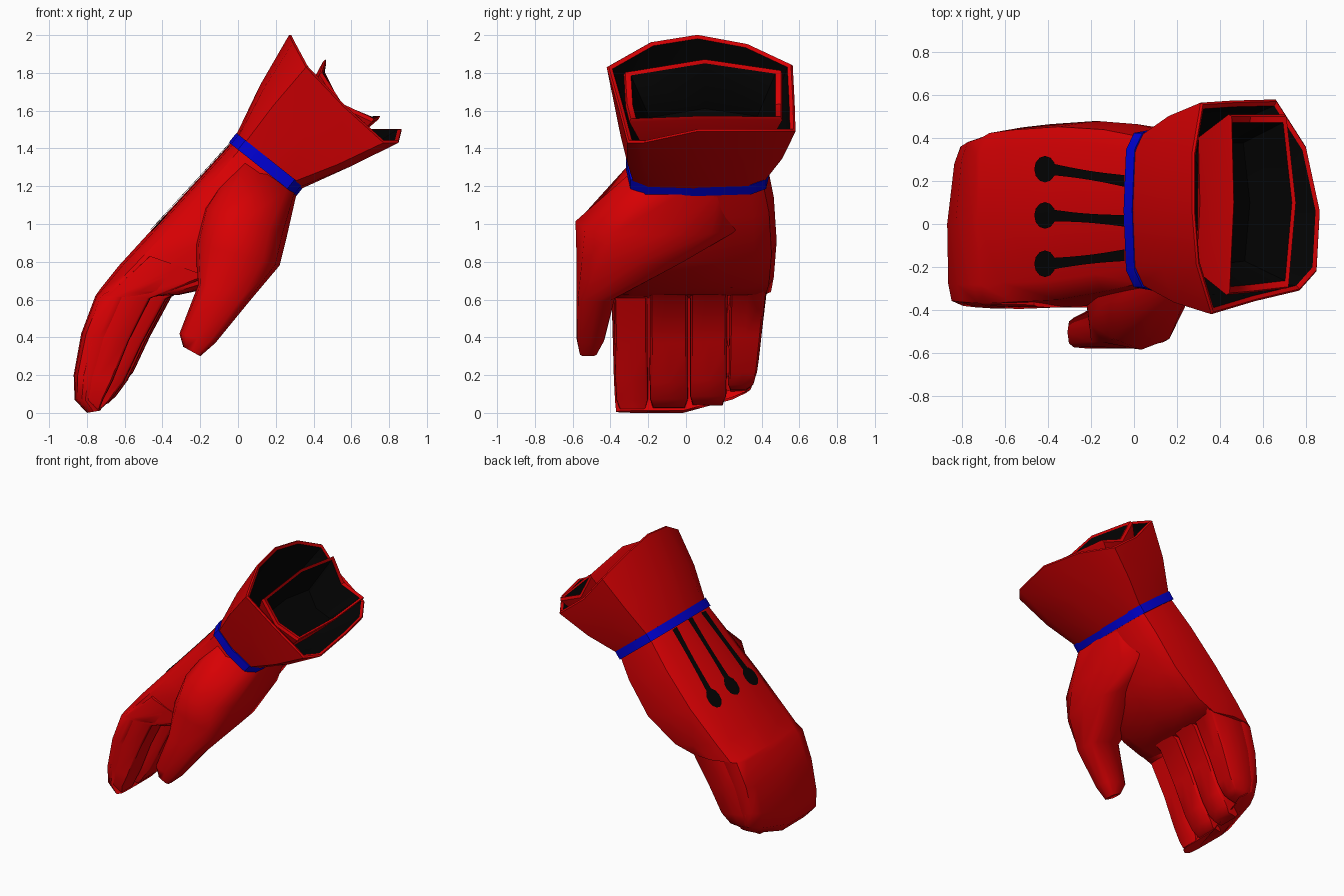
import bpy, bmesh, math
from mathutils import Vector
from mathutils.bvhtree import BVHTree

cube = bpy.data.objects.get("Cube")
if cube:
    bpy.data.objects.remove(cube)


def material(name, rgb):
    m = bpy.data.materials.new(name)
    m.use_nodes = True
    m.diffuse_color = (*rgb, 1)
    m.node_tree.nodes["Principled BSDF"].inputs["Base Color"].default_value = (*rgb, 1)
    return m


RED = material("red leather", (0.68, 0.0, 0.001))
BLACK = material("black lining", (0.001, 0.001, 0.001))
BLUE = material("blue trim", (0.0, 0.0, 0.65))


def finish(name, bm, mats, angle=40):
    mesh = bpy.data.meshes.new(name)
    bm.to_mesh(mesh)
    bm.free()
    ob = bpy.data.objects.new(name, mesh)
    bpy.context.collection.objects.link(ob)
    for m in mats:
        mesh.materials.append(m)
    bpy.ops.object.select_all(action="DESELECT")
    ob.select_set(True)
    bpy.context.view_layer.objects.active = ob
    bpy.ops.object.shade_smooth_by_angle(angle=math.radians(angle))
    return ob


def section(ax, az, bx, bz, y0, y1, p=0.45, n=12):
    """Rounded box outline from back point a to palm point b, y0 to y1 wide."""
    a, b = Vector((ax, 0, az)), Vector((bx, 0, bz))
    mid, half = (a + b) / 2, (a - b) / 2
    ring = []
    for k in range(n):
        t = math.tau * k / n
        c, s = math.cos(t), math.sin(t)
        u = math.copysign(abs(c) ** p, c) if abs(c) > 1e-6 else 0
        v = math.copysign(abs(s) ** p, s) if abs(s) > 1e-6 else 0
        pt = mid + half * u
        pt.y = (y0 + y1) / 2 + v * (y1 - y0) / 2
        ring.append(pt)
    return ring


def scaled(ring, f, shift=Vector()):
    c = sum(ring, Vector()) / len(ring)
    return [c + (p - c) * f + shift for p in ring]


def blend(r0, r1, t):
    return [a.lerp(b, t) for a, b in zip(r0, r1)]


def loft(name, rings, mats=(RED,), black_from=None, closed=False, angle=40):
    """Skin the rings; spans from black_from on take the second material."""
    bm = bmesh.new()
    vs = [[bm.verts.new(p) for p in r] for r in rings]
    n = len(rings[0])
    pairs = list(zip(vs, vs[1:]))
    if closed:
        pairs.append((vs[-1], vs[0]))
    for i, (r0, r1) in enumerate(pairs):
        for k in range(n):
            f = bm.faces.new((r0[k], r0[(k + 1) % n], r1[(k + 1) % n], r1[k]))
            f.material_index = int(black_from is not None and i >= black_from)
    if not closed:
        bm.faces.new(vs[0])
        bm.faces.new(vs[-1]).material_index = int(black_from is not None)
    bmesh.ops.recalc_face_normals(bm, faces=bm.faces[:])
    return finish(name, bm, mats, angle)


AXIS = Vector((0.62, 0, 0.78))
wrist = section(-0.02, 1.45, 0.32, 1.18, -0.3, 0.43)

# Back and inner points along the curl of the fingers
CURL = [(-0.55, 0.86, -0.15, 0.72), (-0.755, 0.62, -0.36, 0.6), (-0.83, 0.42, -0.49, 0.36),
        (-0.87, 0.2, -0.59, 0.15), (-0.865, 0.07, -0.66, 0.06), (-0.8, 0.0, -0.71, 0.015)]
LAST = len(CURL) - 1


def lifted(ring, t):
    """Shorten the little-finger side of a ring, more toward the tip."""
    return [p + Vector((0.06, 0, 0.11)) * t * (max(0, p.y) / 0.33) ** 1.5 for p in ring]


# Palm and back of the hand, with the back running on over the knuckles to the tips
rings = [
    wrist,
    section(-0.2, 1.25, 0.23, 1.03, -0.34, 0.465),
    section(-0.42, 1.01, 0.07, 0.81, -0.38, 0.48),
    section(-0.63, 0.78, -0.15, 0.66, -0.39, 0.465),
    section(-0.73, 0.655, -0.31, 0.625, -0.395, 0.45),
]
for i, (ax, az, bx, bz) in enumerate(CURL):
    if i:
        t = i / LAST
        k = 0.55 if i < LAST else 0.8
        rings.append(lifted(section(ax, az, ax + (bx - ax) * k, az + (bz - az) * k,
                                    -0.4 + 0.03 * t, 0.45 - 0.11 * t), t))
hand = loft("hand", rings, angle=50)

# Four curled fingers: name, root y range, tip y range, thickness, tip offset
FINGERS = [("index_finger", -0.39, -0.203, -0.365, -0.2, 0.74, (0, 0.01)),
           ("middle_finger", -0.195, 0.012, -0.19, 0.01, 0.95, (0, 0.015)),
           ("ring_finger", 0.02, 0.225, 0.02, 0.21, 0.97, (0.025, 0.035)),
           ("little_finger", 0.232, 0.445, 0.22, 0.335, 1.0, (0.06, 0.11))]
for name, r0, r1, t0, t1, thick, (dx, dz) in FINGERS:
    rings = []
    for i, (ax, az, bx, bz) in enumerate(CURL):
        t = i / LAST
        k = thick if i else 1
        bx, bz = ax + (bx - ax) * k, az + (bz - az) * k
        ax, az = ax + (bx - ax) * 0.2, az + (bz - az) * 0.2
        inset = 0.015 if i == LAST else 0
        rings.append(section(ax + dx * t, az + dz * t, bx + dx * t, bz + dz * t,
                             r0 + (t0 - r0) * t + inset, r1 + (t1 - r1) * t - inset, 0.22))
    loft(name, rings)

# Thumb, its ridged base spreading out of the wrist and palm
loft("thumb", [
    section(0.0, 1.37, 0.31, 1.16, -0.3, 0.25, 0.5),
    section(-0.19, 1.09, 0.26, 0.94, -0.585, 0.33, 0.8),
    section(-0.23, 0.9, 0.22, 0.78, -0.58, 0.02, 0.7),
    section(-0.21, 0.68, 0.06, 0.59, -0.58, -0.37, 0.55),
    section(-0.31, 0.42, -0.12, 0.37, -0.58, -0.43, 0.55),
    section(-0.29, 0.35, -0.2, 0.3, -0.565, -0.47, 0.55),
], angle=60)

# Flared outer cuff with dark lining
rim = [Vector(p) for p in (
    (0.27, 0.06, 2.0), (0.27, 0.33, 1.95), (0.31, 0.565, 1.84), (0.46, 0.575, 1.65),
    (0.66, 0.58, 1.49), (0.8, 0.36, 1.49), (0.865, 0.06, 1.49), (0.85, -0.22, 1.43),
    (0.77, -0.31, 1.43), (0.56, -0.36, 1.62), (0.36, -0.42, 1.83), (0.29, -0.19, 1.96))]
middle = scaled(blend(wrist, rim, 0.5), 1.04)
loft("outer_cuff", [wrist, middle, rim, scaled(rim, 0.98, AXIS * 0.01), scaled(rim, 0.94),
                    scaled(middle, 0.9), scaled(wrist, 0.75, AXIS * 0.05)], (RED, BLACK), 4)

# Inner cuff standing inside the outer one, sides dipping in the middle
lip = [Vector(p) for p in (
    (0.45, 0.1, 1.86), (0.44, 0.51, 1.8), (0.53, 0.51, 1.62), (0.7, 0.51, 1.55),
    (0.745, 0.1, 1.555), (0.71, -0.3, 1.54), (0.54, -0.32, 1.62), (0.43, -0.33, 1.79))]
loft("inner_cuff", [scaled(lip, 0.74, AXIS * -0.28), lip, scaled(lip, 0.98, AXIS * 0.02),
                    scaled(lip, 0.91, AXIS * 0.01), scaled(lip, 0.68, AXIS * -0.24)],
     (RED, BLACK), 3)

# Wrist band
loft("wrist_band", [scaled(wrist, f, AXIS * d) for f, d in
                    ((0.95, -0.032), (1.05, -0.032), (1.05, 0.032), (0.95, 0.032))],
     (BLUE,), closed=True, angle=30)

# Three thin stitched lines with rounded ends, laid onto the back of the hand
bm = bmesh.new()
bm.from_mesh(hand.data)
tree = BVHTree.FromBMesh(bm)
bm.free()


def laid(bm, x, y):
    hit, normal, _, _ = tree.ray_cast(Vector((x, y, 3)), Vector((0, 0, -1)))
    return bm.verts.new(hit + normal * 0.006)


def upward(f):
    f.normal_update()
    if f.normal.z < 0:
        f.normal_flip()


STEPS = 12
for side, y_wrist, y_knuckle in (("left", 0.2, 0.255), ("middle", 0.015, 0.04), ("right", -0.145, -0.185)):
    bm = bmesh.new()
    rows = []
    for i in range(STEPS + 1):
        t = i / STEPS
        x, y = -0.04 - 0.34 * t, y_wrist + (y_knuckle - y_wrist) * t
        w = 0.027 - 0.006 * math.sin(math.pi * t)
        rows.append([laid(bm, x, y + w * s) for s in (-1, 0, 1)])
    for a, b in zip(rows, rows[1:]):
        for k in (0, 1):
            upward(bm.faces.new((a[k], a[k + 1], b[k + 1], b[k])))
    centre = laid(bm, -0.41, y_knuckle)
    loop = []
    for k in range(12):
        a = math.tau * k / 12
        loop.append(laid(bm, -0.41 + 0.05 * math.cos(a), y_knuckle + 0.062 * math.sin(a)))
    for k in range(12):
        upward(bm.faces.new((centre, loop[k], loop[(k + 1) % 12])))
    finish(side + "_back_line", bm, (BLACK,))
